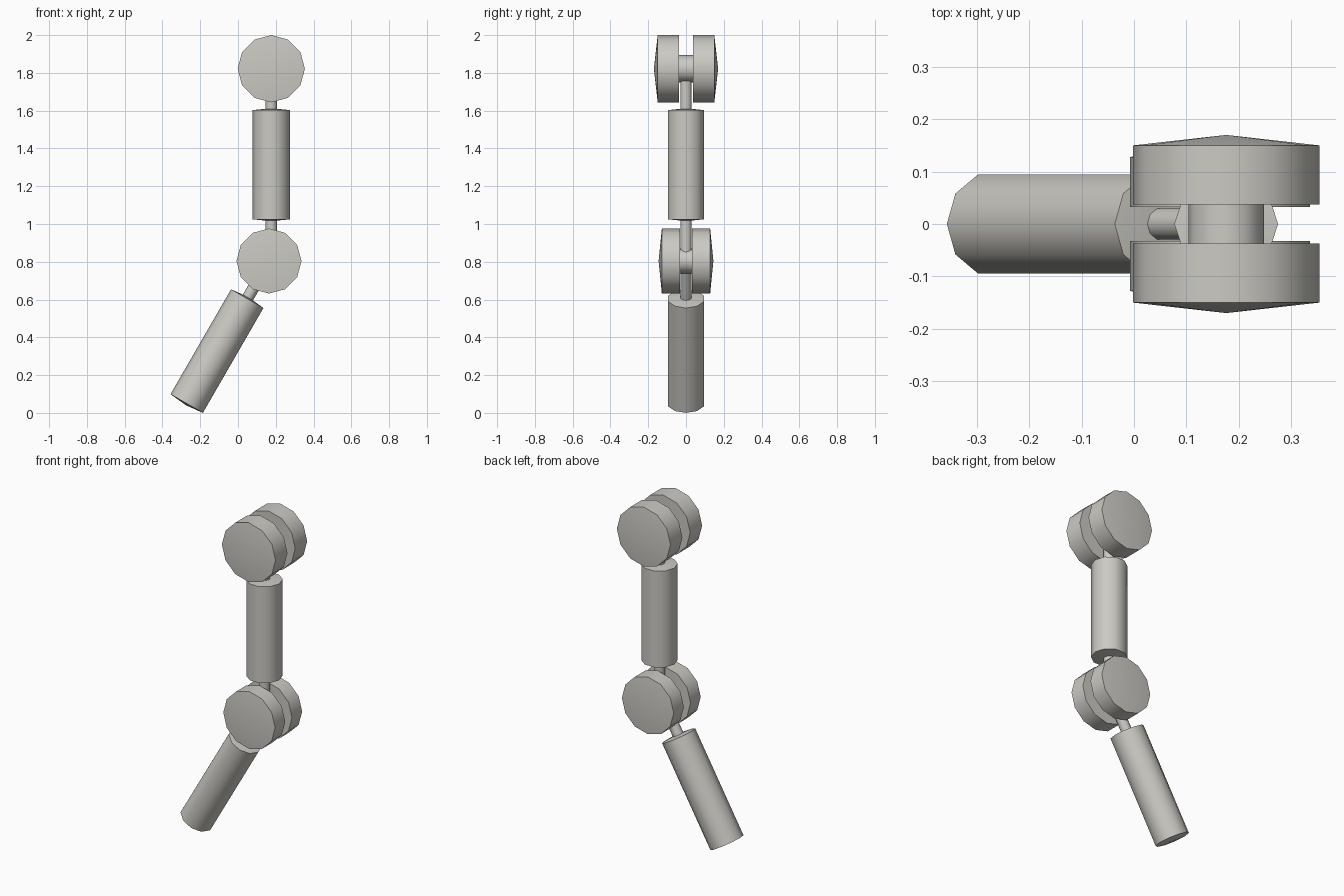
import bpy, bmesh, math
from mathutils import Matrix

if "Cube" in bpy.data.objects:
    bpy.data.objects.remove(bpy.data.objects["Cube"])

grey = bpy.data.materials.new("warm grey")
grey.diffuse_color = (0.60, 0.59, 0.55, 1)
grey.use_nodes = True
grey.node_tree.nodes["Principled BSDF"].inputs["Base Color"].default_value = grey.diffuse_color


def lathe(name, rows, sides, matrix):
    """Closed solid of revolution about local z; rows are (radius, height)."""
    bm = bmesh.new()
    rings = []
    for r, h in rows:
        n = 1 if r == 0 else sides
        rings.append([bm.verts.new((r * math.cos(2 * math.pi * i / sides),
                                    r * math.sin(2 * math.pi * i / sides), h))
                      for i in range(n)])
    for a, b in zip(rings, rings[1:]):
        for i in range(sides):
            j = (i + 1) % sides
            if len(a) == 1:
                bm.faces.new((a[0], b[j], b[i]))
            elif len(b) == 1:
                bm.faces.new((a[i], a[j], b[0]))
            else:
                bm.faces.new((a[i], a[j], b[j], b[i]))
    bmesh.ops.recalc_face_normals(bm, faces=bm.faces)
    bm.transform(matrix)
    mesh = bpy.data.meshes.new(name)
    bm.to_mesh(mesh)
    bm.free()
    mesh.materials.append(grey)
    ob = bpy.data.objects.new(name, mesh)
    bpy.context.collection.objects.link(ob)
    bpy.ops.object.select_all(action='DESELECT')
    ob.select_set(True)
    bpy.context.view_layer.objects.active = ob
    bpy.ops.object.shade_smooth_by_angle(angle=math.radians(40))
    return ob


def joint(name, x, z, r, inner, rim, apex, axle_r):
    """Two thick discs with shallow pointed caps, joined by an axle."""
    place = Matrix.Translation((x, 0, z))
    for side, label in ((1, "back"), (-1, "front")):
        turn = Matrix.Rotation(math.radians(-90 * side), 4, 'X')
        lathe(f"{name}_disc_{label}",
              [(0, inner), (r, inner), (r, rim), (0, apex)], 12, place @ turn)
    lathe(f"{name}_axle",
          [(0, -inner - .005), (axle_r, -inner - .005),
           (axle_r, inner + .005), (0, inner + .005)], 12,
          place @ Matrix.Rotation(math.radians(90), 4, 'X'))


def limb(name, x, z, angle, start, end, rod_from, rod_to):
    """Ten-sided bar with a thin rod, measured down from a joint centre."""
    m = Matrix.Translation((x, 0, z)) @ Matrix.Rotation(math.radians(angle), 4, 'Y')
    lathe(f"{name}_bar", [(0, -end - .01), (.099, -end), (.099, -start),
                          (0, -start + .01)], 10, m)
    lathe(f"{name}_rod", [(0, -rod_to), (.031, -rod_to),
                          (.031, -rod_from), (0, -rod_from)], 10, m)


# joints
joint("upper_joint", .176, 1.822, .178, .037, .150, .170, .072)
joint("lower_joint", .164, .804, .172, .032, .128, .145, .066)

# upper limb hangs straight, lower limb is bent
limb("upper_limb", .176, 1.822, 0, .219, .797, 0, 1.018)
limb("lower_limb", .164, .804, 30, .230, .871, 0, .30)
